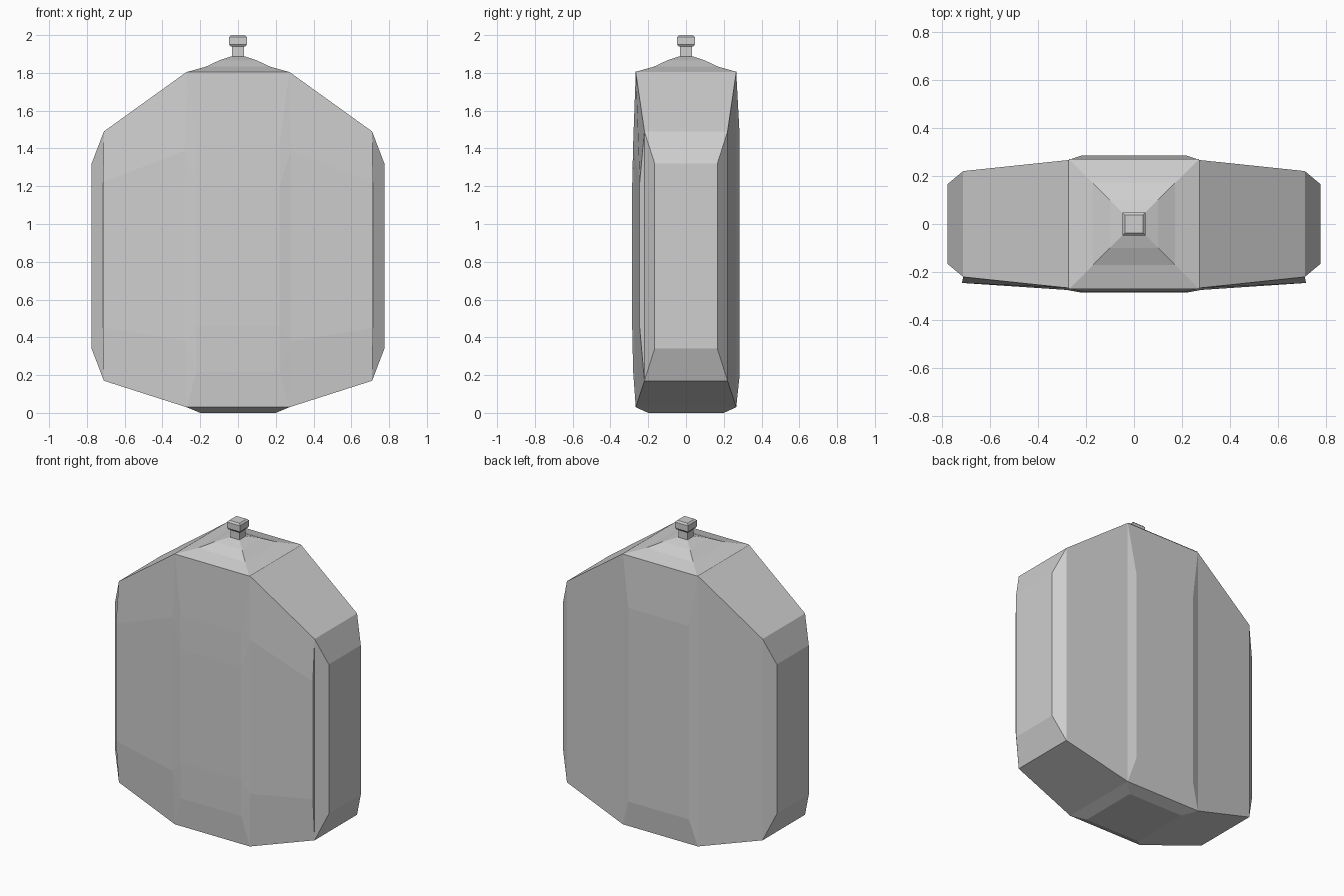
import bpy
import bmesh

cube = bpy.data.objects.get("Cube")
if cube:
    bpy.data.objects.remove(cube, do_unlink=True)

grey = bpy.data.materials.new("light_grey")
grey.use_nodes = True
colour = (0.62, 0.62, 0.62, 1)
grey.diffuse_color = colour
grey.node_tree.nodes["Principled BSDF"].inputs["Base Color"].default_value = colour


def finish(name, bm):
    bmesh.ops.recalc_face_normals(bm, faces=bm.faces)
    mesh = bpy.data.meshes.new(name)
    bm.to_mesh(mesh)
    bm.free()
    mesh.materials.append(grey)
    obj = bpy.data.objects.new(name, mesh)
    bpy.context.collection.objects.link(obj)
    return obj


def square_loft(name, rings, cap_bottom=True):
    """Stack square rings given as (half width, height)."""
    bm = bmesh.new()
    loops = [[bm.verts.new((x * r, y * r, z)) for x, y in
              ((-1, -1), (1, -1), (1, 1), (-1, 1))] for r, z in rings]
    for low, high in zip(loops, loops[1:]):
        for i in range(4):
            j = (i + 1) % 4
            bm.faces.new((low[i], low[j], high[j], high[i]))
    bm.faces.new(loops[-1])
    if cap_bottom:
        bm.faces.new(loops[0])
    return finish(name, bm)


# Corners on the +x half; the rim corners exist at the front (f) and back (b)
rim = {
    "top": (0.272, 0.266, 1.805),
    "shoulder": (0.71, 0.22, 1.49),
    "side_up": (0.775, 0.166, 1.32),
    "side_low": (0.775, 0.166, 0.34),
    "hip": (0.71, 0.22, 0.17),
    "base": (0.272, 0.266, 0.03),
    "foot": (0.2, 0.2, 0),
}
points = {}
for key, (x, y, z) in rim.items():
    points[key + "_f"] = (x, -y, z)
    points[key + "_b"] = (x, y, z)
points.update({
    "back_up": (0.22, 0.284, 1.47), "back_low": (0.22, 0.284, 0.2),
    "wing_up": (0.715, -0.245, 1.22), "wing_low": (0.715, -0.245, 0.45),
    "rib_up": (0.28, -0.274, 1.39), "rib_low": (0.28, -0.274, 0.38),
    "panel_top": (0.22, -0.28, 1.42), "panel_up": (0.22, -0.285, 1.2),
    "panel_low": (0.22, -0.285, 0.46), "panel_end": (0.22, -0.28, 0.22),
})

# Faces repeated on both sides
half_faces = [
    "shoulder_f side_up_f side_low_f hip_f",
    "shoulder_b side_up_b side_low_b hip_b",
    "base_f foot_f foot_b base_b",
    "top_b shoulder_b hip_b base_b",
    "top_b base_b back_low back_up",
    "top_f shoulder_f wing_up rib_up",
    "rib_up wing_up wing_low rib_low",
    "rib_low wing_low hip_f base_f",
    "shoulder_f hip_f wing_low wing_up",
    "top_f rib_up panel_top",
    "rib_up panel_up panel_top",
    "rib_up rib_low panel_low panel_up",
    "rib_low panel_end panel_low",
    "rib_low base_f panel_end",
]
# Outer rim band joins front to back
band = ["top", "shoulder", "side_up", "side_low", "hip", "base"]
for a, b in zip(band, band[1:]):
    half_faces.append(f"{a}_f {b}_f {b}_b {a}_b")

# Closed strip that spans the middle from side to side
middle = ("top_f panel_top panel_up panel_low panel_end base_f foot_f "
          "foot_b base_b back_low back_up top_b top_f").split()

bm = bmesh.new()
verts = {s: {k: bm.verts.new((s * x, y, z)) for k, (x, y, z) in points.items()}
         for s in (1, -1)}
for side in verts.values():
    for names in half_faces:
        bm.faces.new([side[n] for n in names.split()])
for a, b in zip(middle, middle[1:]):
    bm.faces.new((verts[1][a], verts[1][b], verts[-1][b], verts[-1][a]))
finish("flask_body", bm)

# Sloped shoulder, neck and stopper
square_loft("neck_slope", [(0.27, 1.805), (0.17, 1.833), (0.1, 1.866), (0.035, 1.888)], False)
square_loft("neck", [(0.033, 1.87), (0.033, 1.95)])
square_loft("stopper", [(0.04, 1.94), (0.047, 1.95), (0.047, 1.99), (0.037, 2.0)])
